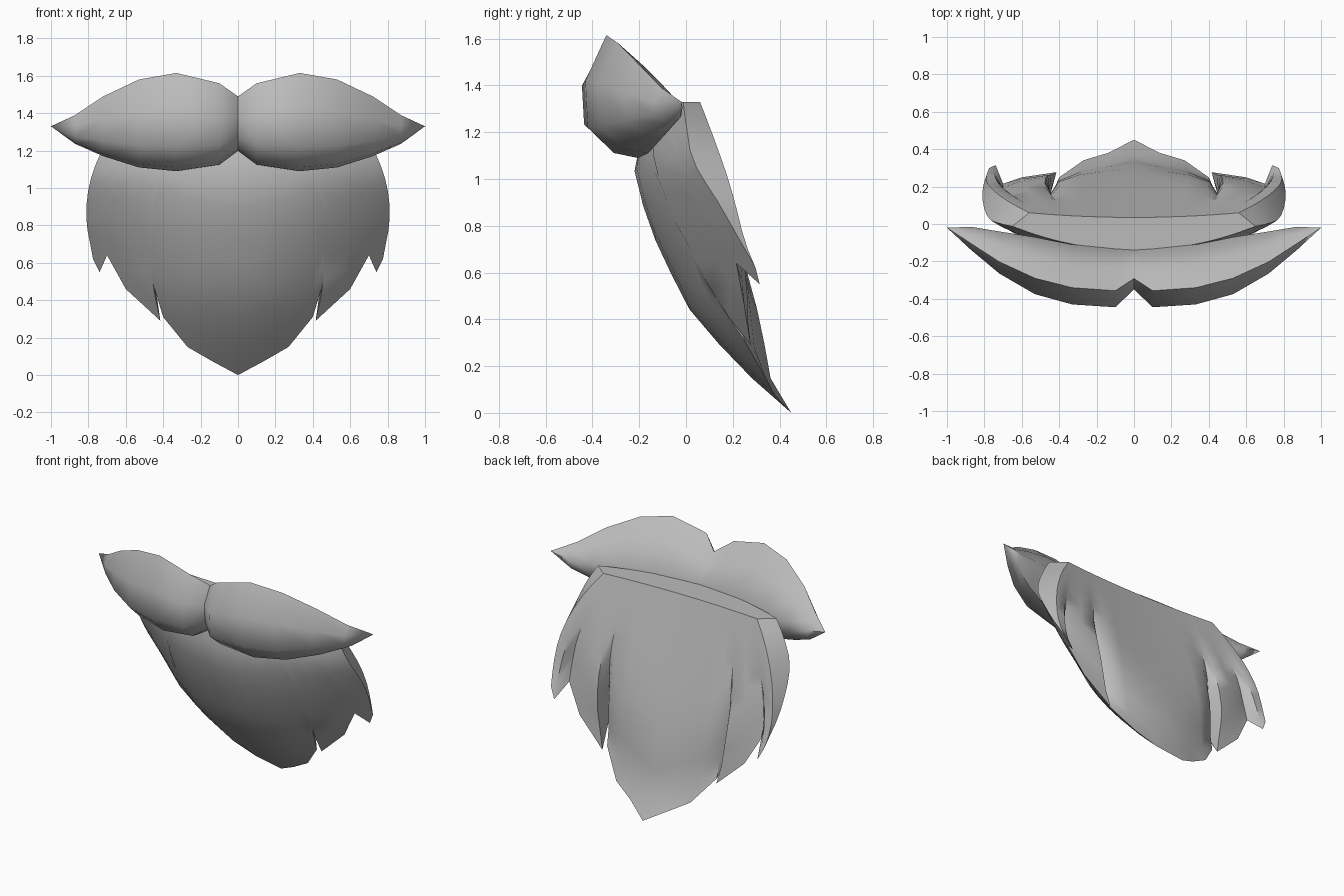
import bpy, bmesh, math

cube = bpy.data.objects.get("Cube")
if cube:
    bpy.data.objects.remove(cube, do_unlink=True)

grey = bpy.data.materials.new("hair_grey")
grey.use_nodes = True
colour = (0.5, 0.5, 0.5, 1)
grey.diffuse_color = colour
grey.node_tree.nodes["Principled BSDF"].inputs["Base Color"].default_value = colour


def add_face(bm, verts):
    """Make a face, dropping repeated corners."""
    unique = list(dict.fromkeys(verts))
    if len(unique) > 2:
        bm.faces.new(unique)


def finish(name, bm, angle):
    """Mirror the half mesh over x = 0, weld it and shade it."""
    bmesh.ops.mirror(bm, geom=bm.verts[:] + bm.edges[:] + bm.faces[:],
                     axis='X', merge_dist=0.0005)
    bmesh.ops.remove_doubles(bm, verts=bm.verts[:], dist=0.0005)
    bmesh.ops.recalc_face_normals(bm, faces=bm.faces[:])
    mesh = bpy.data.meshes.new(name)
    bm.to_mesh(mesh)
    bm.free()
    mesh.materials.append(grey)
    obj = bpy.data.objects.new(name, mesh)
    bpy.context.collection.objects.link(obj)
    bpy.ops.object.select_all(action='DESELECT')
    obj.select_set(True)
    bpy.context.view_layer.objects.active = obj
    bpy.ops.object.shade_smooth_by_angle(angle=math.radians(angle))


def build_moustache():
    # Cross-section: depth (front 0, back 1) and height (bottom 0, top 1)
    section = [(0, .63), (.03, .25), (.38, .04), (.7, 0),
               (.95, .2), (1, .46), (.66, .78), (.28, 1)]
    # Stations: x, front y, back y, bottom z, top z
    stations = [(0, -.35, -.14, 1.2, 1.49), (.1, -.445, -.13, 1.125, 1.56),
                (.33, -.43, -.11, 1.09, 1.615), (.53, -.375, -.07, 1.11, 1.58),
                (.72, -.265, -.04, 1.17, 1.49), (.87, -.14, -.015, 1.235, 1.39)]
    bm = bmesh.new()
    rings = [[bm.verts.new((x, f + (b - f) * s, lo + (hi - lo) * t))
              for s, t in section] for x, f, b, lo, hi in stations]
    rings.append([bm.verts.new((1, -.02, 1.33))] * len(section))
    for r, q in zip(rings, rings[1:]):
        for i in range(len(section)):
            j = (i + 1) % len(section)
            add_face(bm, (r[i], r[j], q[j], q[i]))
    finish("moustache", bm, 50)


# Centre line of the beard front: z, y
FRONT = [(0, .45), (.12, .31), (.26, .17), (.46, 0), (.8, -.16),
         (1.02, -.22), (1.1, -.22), (1.33, -.14)]
TOP = 1.33


def front_y(x, z):
    for (z0, y0), (z1, y1) in zip(FRONT, FRONT[1:]):
        if z <= z1:
            break
    y = y0 + (y1 - y0) * (z - z0) / (z1 - z0)
    return y + (.9 - .45 * z) * x * x


def back_y(x, z):
    return .035 + .312 * (TOP - z) + .08 * x * x


def build_beard():
    # Hair strands: x at top, x halfway, end x, end z, taper power of the back
    strands = [(0, 0, 0, 0, 9), (.12, .16, .14, .075, 7), (.24, .29, .27, .15, 6),
               (.32, .39, .4, .31, 5), (.36, .44, .455, .49, 3),
               (.39, .475, .415, .29, 6), (.44, .57, .6, .46, 5),
               (.48, .655, .7, .64, 3), (.52, .705, .74, .55, 6),
               (.56, .76, .775, .62, 5), (.65, .795, .79, .7, 1)]
    rows = 9
    bm = bmesh.new()
    fronts, backs = [], []
    for k, (x0, xm, x1, z1, power) in enumerate(strands):
        front, back = [], []
        edge = k == len(strands) - 1
        for i in range(rows + 1):
            v = i / rows
            x = (x0 * (1 - v) * (1 - 2 * v) + xm * 4 * v * (1 - v)
                 + x1 * v * (2 * v - 1))
            z = TOP + (z1 - TOP) * v
            yf = front_y(x, z)
            front.append(bm.verts.new((x, yf, z)))
            if edge or i == rows:
                back.append(front[-1])
            else:
                yb = max(back_y(x, z), yf + .01)
                back.append(bm.verts.new((x, yb + (yf - yb) * v ** power, z)))
        fronts.append(front)
        backs.append(back)
    for k in range(len(strands) - 1):
        for side in (fronts, backs):
            a, b = side[k], side[k + 1]
            for i in range(rows):
                add_face(bm, (a[i], b[i], b[i + 1], a[i + 1]))
        # Flat top between front and back
        add_face(bm, (fronts[k][0], fronts[k + 1][0],
                      backs[k + 1][0], backs[k][0]))
    finish("beard", bm, 40)


build_moustache()
build_beard()
